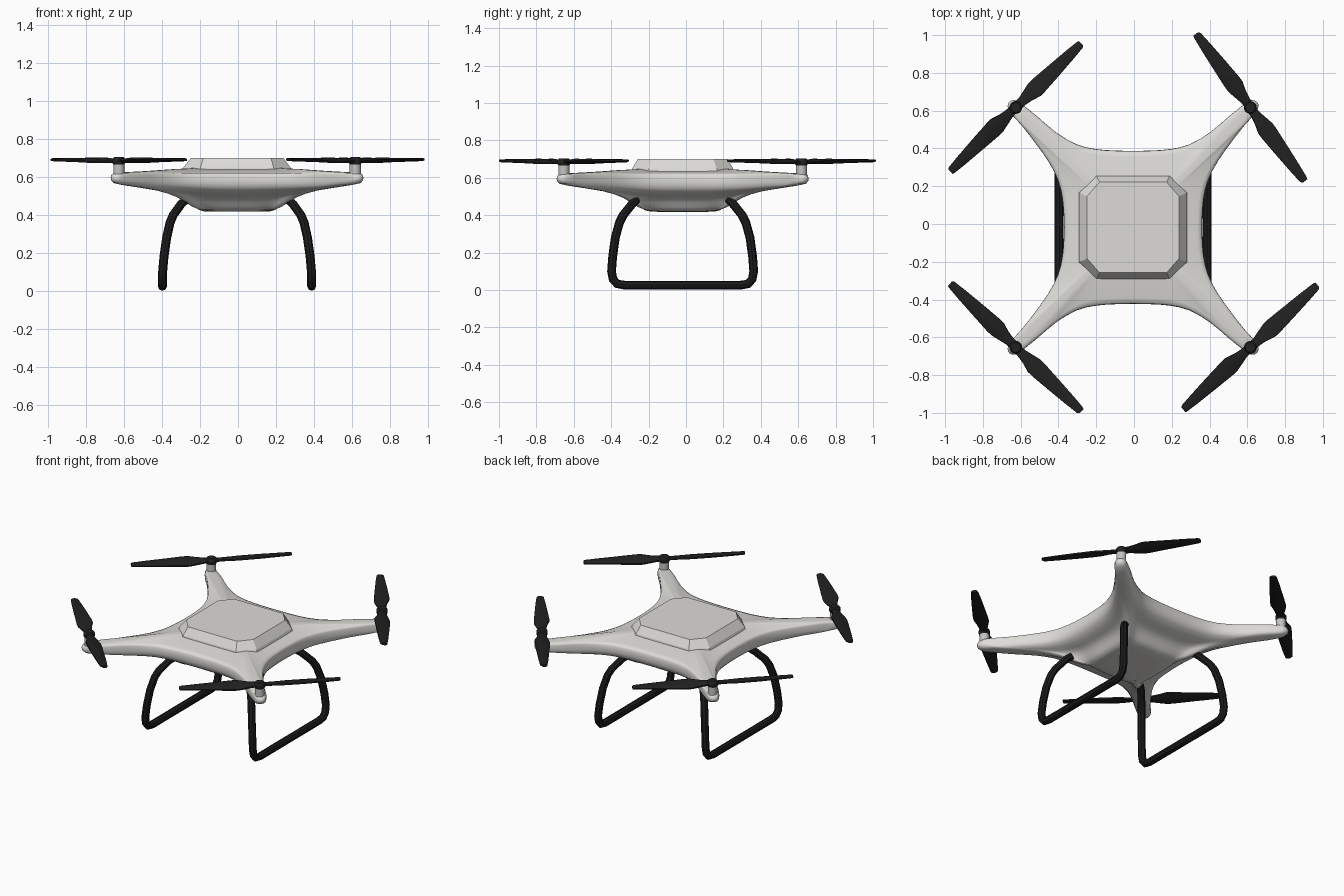
import bpy, bmesh, math
from mathutils import Vector

if "Cube" in bpy.data.objects:
    bpy.data.objects.remove(bpy.data.objects["Cube"])

CX, CY = -0.005, -0.018   # centre of the airframe


def material(name, rgb):
    m = bpy.data.materials.new(name)
    m.diffuse_color = (*rgb, 1)
    m.use_nodes = True
    m.node_tree.nodes["Principled BSDF"].inputs["Base Color"].default_value = m.diffuse_color
    return m


SHELL = material("shell light grey", (0.72, 0.71, 0.68))
METAL = material("motor grey", (0.55, 0.55, 0.54))
ROTOR = material("rotor black", (0.015, 0.015, 0.015))
LEG = material("leg black", (0.011, 0.011, 0.011))


def select(ob):
    bpy.ops.object.select_all(action='DESELECT')
    ob.select_set(True)
    bpy.context.view_layer.objects.active = ob


def loft(name, rings, mat, angle=None):
    """Skin a list of closed point rings and cap both ends."""
    bm = bmesh.new()
    loops = [[bm.verts.new(p) for p in ring] for ring in rings]
    n = len(loops[0])
    for a, b in zip(loops, loops[1:]):
        for i in range(n):
            bm.faces.new((a[i], a[(i + 1) % n], b[(i + 1) % n], b[i]))
    bm.faces.new(loops[0][::-1])
    bm.faces.new(loops[-1])
    bmesh.ops.recalc_face_normals(bm, faces=bm.faces)
    me = bpy.data.meshes.new(name)
    bm.to_mesh(me)
    bm.free()
    ob = bpy.data.objects.new(name, me)
    bpy.context.collection.objects.link(ob)
    me.materials.append(mat)
    if angle:
        select(ob)
        bpy.ops.object.shade_smooth_by_angle(angle=math.radians(angle))
    return ob


def mirror4(quad):
    """Repeat a first-quadrant outline (x axis to y axis) around the centre."""
    left = [(-x, y) for x, y in quad[-2::-1]]
    half = quad + left
    return half + [(x, -y) for x, y in half[-2:0:-1]]


def catmull(pts, steps):
    out = []
    for i in range(len(pts) - 1):
        p0, p1, p2 = pts[max(i - 1, 0)], pts[i], pts[i + 1]
        p3 = pts[min(i + 2, len(pts) - 1)]
        for k in range(steps):
            t = k / steps
            out.append(tuple(0.5 * (2 * b + (c - a) * t + (2 * a - 5 * b + 4 * c - d) * t * t
                                    + (3 * b - a - 3 * c + d) * t ** 3)
                             for a, b, c, d in zip(p0, p1, p2, p3)))
    return out + [pts[-1]]


# Shell: four-armed outline lofted down to a small rounded-square belly
quarter = [(.365, 0), (.369, .1), (.383, .2), (.42, .3), (.49, .41), (.59, .54), (.645, .60),
           (.664, .64), (.655, .665), (.625, .674), (.58, .645), (.51, .59), (.41, .505),
           (.3, .44), (.2, .415), (.1, .407), (0, .405)]
star = mirror4(catmull(quarter, 2))


def shell_ring(t, z, bulge=0, core=.19):
    """Blend from belly (t=0) to star outline (t=1); bulge lowers the waist between arms."""
    ring = []
    for x, y in star:
        k = core / (abs(x) ** 4 + abs(y) ** 4) ** .25
        f = k + (1 - k) * t
        waist = max(0, min(1, (.9 - math.hypot(x, y)) / .5))
        ring.append((CX + x * f, CY + y * f, z - bulge * waist))
    return ring


profile = [(-.6, .418), (-.3, .418), (-.08, .420), (.06, .427), (.14, .443), (.22, .468, .004),
           (.3, .493, .012), (.4, .513, .020), (.52, .529, .028), (.7, .544, .034),
           (.88, .558, .030), (.97, .568, .020), (.995, .582, .012), (1, .597, .006),
           (.99, .612, .002), (.965, .620), (.85, .625), (.6, .632), (.35, .641), (.15, .646),
           (0, .647)]
loft("body_shell", [shell_ring(*p) for p in profile], SHELL, 60)


# Top hatch: chamfered octagon with sloping sides
def octagon(hx, hy, cx, cy, z):
    return [(CX + x, CY + y, z) for x, y in
            [(hx, -cy), (hx, cy), (cx, hy), (-cx, hy), (-hx, cy), (-hx, -cy), (-cx, -hy), (cx, -hy)]]


loft("top_hatch", [octagon(.286, .273, .196, .185, .635), octagon(.281, .27, .192, .182, .65),
                   octagon(.243, .24, .178, .165, .70)], SHELL)

# Landing legs: one bent tube per side
half_leg = [(.265, .248, .482), (.292, .270, .460), (.335, .318, .40), (.352, .338, .36),
            (.370, .360, .28), (.384, .374, .18), (.391, .380, .10), (.392, .372, .058),
            (.392, .350, .033), (.392, .31, .026)]
for side, label in ((-1, "left"), (1, "right")):
    path = half_leg + [(x, -y, z) for x, y, z in reversed(half_leg)]
    cu = bpy.data.curves.new(label + "_leg", 'CURVE')
    cu.dimensions = '3D'
    cu.bevel_depth = .0235
    cu.bevel_resolution = 2
    cu.use_fill_caps = True
    sp = cu.splines.new('POLY')
    sp.points.add(len(path) - 1)
    for pt, (x, y, z) in zip(sp.points, path):
        pt.co = (CX + side * x, CY + y, z, 1)
    leg = bpy.data.objects.new(label + "_landing_leg", cu)
    bpy.context.collection.objects.link(leg)
    cu.materials.append(LEG)
    select(leg)
    bpy.ops.object.convert(target='MESH')
    bpy.ops.object.shade_smooth_by_angle(angle=math.radians(35))


def disc(x, y, r, z, n=20):
    return [(x + r * math.cos(2 * math.pi * i / n), y + r * math.sin(2 * math.pi * i / n), z)
            for i in range(n)]


# Rotor blade stations: distance from hub, right edge, left edge, pitch in degrees
stations = [(.01, -.024, .022, 8), (.05, -.027, .024, 11), (.085, -.034, .032, 13),
            (.135, -.050, .043, 13), (.17, -.050, .043, 12), (.28, -.043, .034, 9),
            (.40, -.034, .024, 7), (.474, -.027, .016, 5), (.485, -.018, .012, 5)]


def blade(name, x, y, heading):
    d = Vector((math.cos(heading), math.sin(heading), 0))
    side = Vector((-d.y, d.x, 0))
    rings = []
    for r, lo, hi, pitch in stations:
        a = math.radians(pitch)
        w = side * math.cos(a) - Vector((0, 0, math.sin(a)))   # left edge is lower
        n = d.cross(w).normalized()
        c = Vector((x, y, .685 + .012 * r)) + d * r
        h = .010 - .006 * r
        e = h * .5
        rings.append([c + w * lo - n * e, c + w * (lo * .5) - n * h, c + w * (hi * .5) - n * h,
                      c + w * hi - n * e, c + w * hi + n * e, c + w * (hi * .5) + n * h,
                      c + w * (lo * .5) + n * h, c + w * lo + n * e])
    loft(name, rings, ROTOR, 40)


# Motors, hubs and blades on the four arm tips
for label, sx, sy, deg in (("back_left", -1, 1, 45), ("back_right", 1, 1, -53),
                           ("front_left", -1, -1, -43.7), ("front_right", 1, -1, 43.5)):
    x, y = CX + sx * .621, CY + sy * .635
    loft(label + "_motor", [disc(x, y, .029, .60), disc(x, y, .029, .672)], METAL, 40)
    loft(label + "_hub", [disc(x, y, .028, .664), disc(x, y, .034, .674), disc(x, y, .034, .694),
                          disc(x, y, .026, .704)], ROTOR, 40)
    for k in (0, 1):
        blade(f"{label}_blade_{k + 1}", x, y, math.radians(deg + 180 * k))
